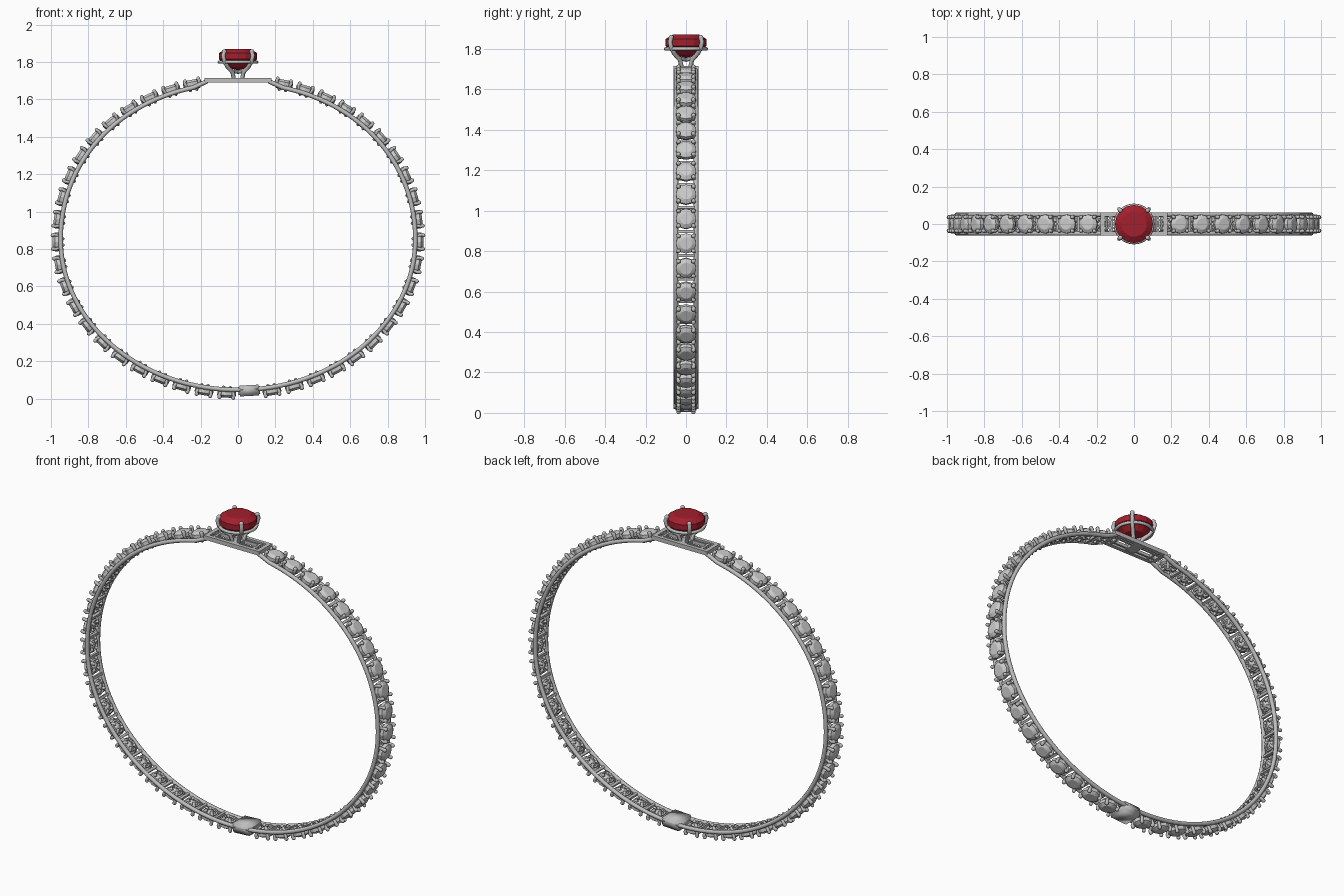
import bpy, bmesh, math
from mathutils import Matrix, Vector

if "Cube" in bpy.data.objects:
    bpy.data.objects.remove(bpy.data.objects["Cube"])


def material(name, rgb):
    m = bpy.data.materials.new(name)
    m.use_nodes = True
    m.diffuse_color = (*rgb, 1)
    m.node_tree.nodes["Principled BSDF"].inputs["Base Color"].default_value = (*rgb, 1)
    return m


metal = material("silver metal", (0.52, 0.52, 0.52))
clear = material("clear stone", (0.60, 0.60, 0.60))
red = material("red stone", (0.36, 0.014, 0.026))


def add(name, mesh, matrix=Matrix()):
    obj = bpy.data.objects.new(name, mesh)
    obj.matrix_world = matrix
    bpy.context.collection.objects.link(obj)
    return obj


def finish(name, bm, mat, smooth):
    bmesh.ops.recalc_face_normals(bm, faces=bm.faces)
    for f in bm.faces:
        f.smooth = smooth
    mesh = bpy.data.meshes.new(name)
    bm.to_mesh(mesh)
    bm.free()
    mesh.materials.append(mat)
    return mesh


def tubes(bm, paths, radius, cyclic=False, tip=0):
    """Sweep round wires along paths; tip adds a bead at each path's end."""
    cu = bpy.data.curves.new("wire", "CURVE")
    cu.dimensions = "3D"
    cu.bevel_depth = radius
    cu.bevel_resolution = 2
    cu.use_fill_caps = True
    for path in paths:
        sp = cu.splines.new("POLY")
        sp.points.add(len(path) - 1)
        sp.use_cyclic_u = cyclic
        for p, co in zip(sp.points, path):
            p.co = (*co, 1)
    obj = bpy.data.objects.new("wire", cu)
    mesh = bpy.data.meshes.new_from_object(obj)
    bm.from_mesh(mesh)
    bpy.data.objects.remove(obj)
    bpy.data.curves.remove(cu)
    bpy.data.meshes.remove(mesh)
    if tip:
        for path in paths:
            bmesh.ops.create_icosphere(bm, subdivisions=2, radius=tip,
                                       matrix=Matrix.Translation(path[-1]))


def box(bm, center, size):
    m = Matrix.Translation(center) @ Matrix.Diagonal((*size, 1))
    return bmesh.ops.create_cube(bm, size=1, matrix=m)["verts"]


def cut_stone(bm, profile, sides):
    """Faceted stone: rings from the table down to a pointed culet."""
    rings = []
    for k, (r, z) in enumerate(profile[:-1]):
        turn = 0.5 if k == 0 else 0
        rings.append([bm.verts.new((r * math.cos(a), r * math.sin(a), z)) for a in
                      (math.tau * (i + turn) / sides for i in range(sides))])
    culet = bm.verts.new((0, 0, profile[-1][1]))
    bm.faces.new(rings[0])
    for i in range(sides):
        j = (i + 1) % sides
        bm.faces.new((rings[0][i], rings[1][i], rings[1][j]))
        bm.faces.new((rings[0][i], rings[1][j], rings[0][j]))
        for u, v in zip(rings[1:], rings[2:]):
            bm.faces.new((u[i], v[i], v[j], u[j]))
        bm.faces.new((rings[-1][i], culet, rings[-1][j]))


def diagonal_paths(profile):
    return [[(r * math.cos(a), r * math.sin(a), z) for r, z in profile]
            for a in (math.pi / 4 + k * math.pi / 2 for k in range(4))]


def circle(r, z, n=32):
    return [(r * math.cos(math.tau * i / n), r * math.sin(math.tau * i / n), z)
            for i in range(n)]


# Bangle outline: slightly flattened oval, fuller in the upper half
A, C, LOW, HIGH, E = 0.968, 0.85, 0.823, 0.856, 2 / 2.08


def outline(t):
    s, c = math.sin(t), math.cos(t)
    if c > 0:
        return Vector((A * s, 0, C - LOW * c))
    return Vector((A * s ** E, 0, C + HIGH * (-c) ** E))


fine = [outline(math.pi * i / 3000) for i in range(3000)]
fine = [p for p in fine if p.z < C or p.x > 0.24]
lengths = [0]
for p, q in zip(fine, fine[1:]):
    lengths.append(lengths[-1] + (q - p).length)
COUNT = 22
STEP = lengths[-1] / (COUNT - 0.5)


def frame(s, side, offset=0):
    """Matrix on the outline at arc length s: local z outward, local y depth."""
    i = min(range(len(lengths)), key=lambda k: abs(lengths[k] - s))
    i = min(max(i, 3), len(fine) - 4)
    tan = (fine[i + 3] - fine[i - 3]).normalized()
    out = Vector((tan.z, 0, -tan.x))
    pos = fine[i] + out * offset
    tan.x, out.x, pos.x = tan.x * side, out.x * side, pos.x * side
    y = out.cross(tan)
    m = Matrix((tan, y, out)).transposed().to_4x4()
    m.translation = pos
    return m


# Side rails, joined at the bottom and running up to the top bridge
half = [frame(lengths[-1] * i / 70, 1, -0.02).translation for i in range(1, 71)]
half.append(Vector((0.165, 0, 1.697)))
arc = [Vector((-p.x, 0, p.z)) for p in reversed(half)] + half
bm = bmesh.new()
tubes(bm, [[(p.x, y, p.z) for p in arc] for y in (-0.05, 0.05)], 0.012)
add("side_rails", finish("side_rails", bm, metal, True))

# Shared small stone and its pronged basket
bm = bmesh.new()
cut_stone(bm, [(0.03, 0.023), (0.05, 0.011), (0.05, -0.008), (0, -0.034)], 12)
stone_mesh = finish("small_stone", bm, clear, False)
bm = bmesh.new()
tubes(bm, diagonal_paths([(0.02, -0.034), (0.046, -0.012), (0.056, 0.012), (0.052, 0.022)]),
      0.009, tip=0.011)
tubes(bm, [circle(0.034, -0.022, 16)], 0.006, cyclic=True)
basket_mesh = finish("small_basket", bm, metal, True)
bm = bmesh.new()
box(bm, (0, 0, 0), (0.014, 0.1, 0.016))
bar_mesh = finish("cross_bar", bm, metal, False)

for side in (-1, 1):
    for i in range(COUNT):
        s = (i + 0.5) * STEP
        if i < COUNT - 1:
            add("cross_bar", bar_mesh, frame(s + STEP / 2, side, -0.02))
        if side == 1 and i == 0:
            continue  # the clasp takes this place
        m = frame(s, side)
        add("small_stone", stone_mesh, m)
        add("small_basket", basket_mesh, m)

# Clasp
bm = bmesh.new()
box(bm, (0, 0, 0), (0.116, 0.122, 0.058))
bmesh.ops.bevel(bm, geom=bm.edges[:], offset=0.008, segments=2, affect="EDGES")
add("clasp", finish("clasp", bm, metal, True), frame(STEP / 2, 1, -0.015))

# Flat open bridge at the top
bm = bmesh.new()
for s in (-1, 1):
    box(bm, (0, s * 0.051, 1.703), (0.36, 0.022, 0.024))
    box(bm, (s * 0.168, 0, 1.703), (0.024, 0.1, 0.024))
    box(bm, (s * 0.128, 0, 1.703), (0.012, 0.1, 0.018))
    box(bm, (0, s * 0.022, 1.703), (0.31, 0.01, 0.018))
box(bm, (0, 0, 1.703), (0.06, 0.1, 0.02))
add("top_bridge", finish("top_bridge", bm, metal, False))

# Centre stone with its four-prong setting
bm = bmesh.new()
cut_stone(bm, [(0.068, 1.87), (0.102, 1.848), (0.102, 1.815), (0.06, 1.772), (0, 1.755)], 16)
add("centre_stone", finish("centre_stone", bm, red, False))
bm = bmesh.new()
tubes(bm, diagonal_paths([(0.028, 1.70), (0.042, 1.745), (0.08, 1.775), (0.104, 1.805),
                          (0.112, 1.835), (0.104, 1.856)]), 0.011, tip=0.013)
tubes(bm, diagonal_paths([(0, 1.745), (0.04, 1.752), (0.08, 1.775)]), 0.009)
tubes(bm, [circle(0.1, 1.8)], 0.009, cyclic=True)
add("centre_setting", finish("centre_setting", bm, metal, True))
